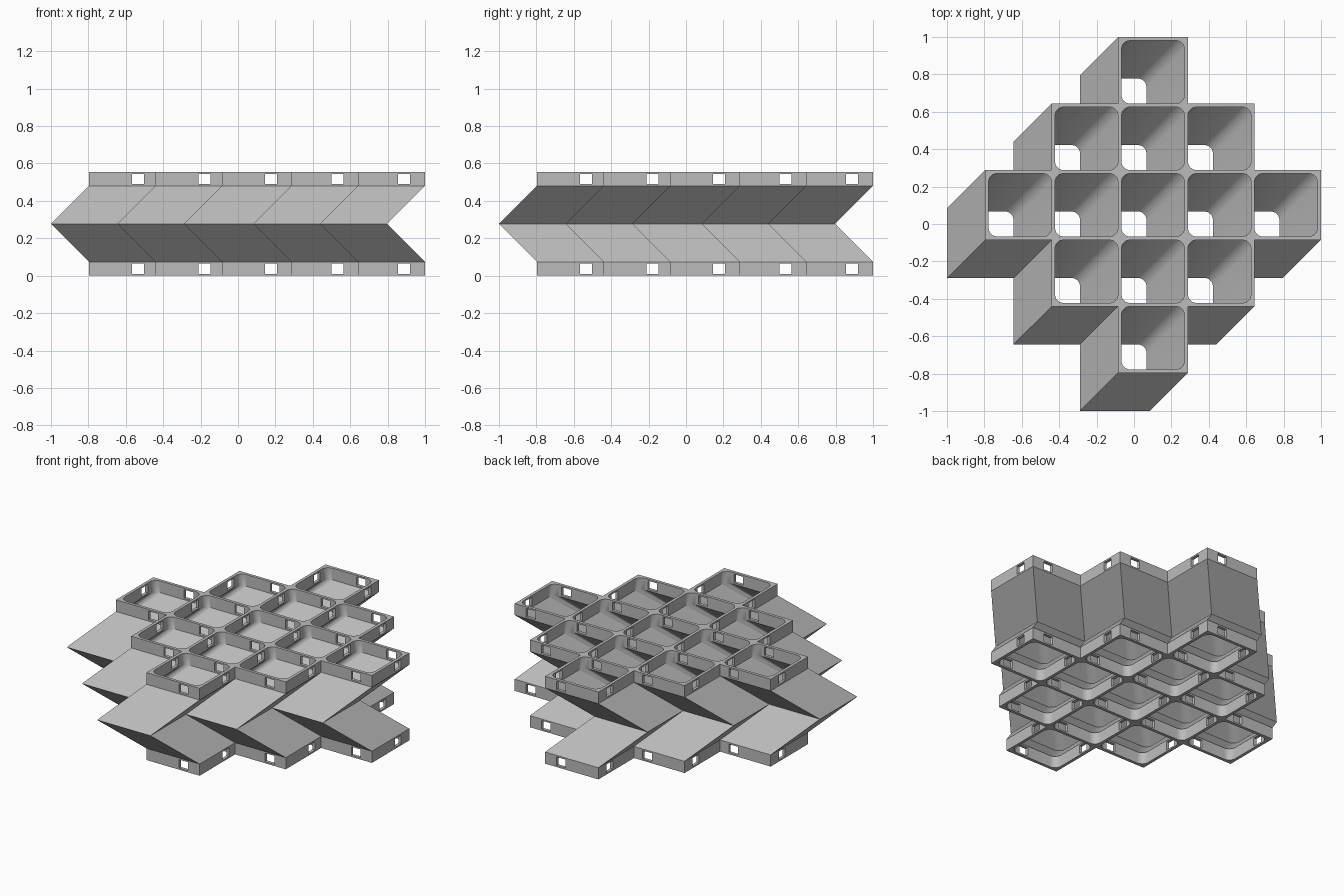
import bpy, bmesh, math

cube = bpy.data.objects.get("Cube")
if cube:
    bpy.data.objects.remove(cube, do_unlink=True)

PITCH, WALL = 0.3554, 0.019       # cell spacing and wall thickness
COLLAR, LEAN = 0.074, 0.203       # straight collar height, 45 degree lean
MID = COLLAR + LEAN
TOP = 2 * MID
OFF = LEAN / 2                    # collars sit at +OFF, the waist at -OFF

grey = bpy.data.materials.new("plain grey")
grey.use_nodes = True
grey.diffuse_color = (0.5, 0.5, 0.5, 1)
grey.node_tree.nodes["Principled BSDF"].inputs["Base Color"].default_value = (0.5, 0.5, 0.5, 1)


def loft(bm, outline, levels):
    """Closed solid through copies of an outline at (shift, height) levels."""
    rings = [[bm.verts.new((x + s, y + s, z)) for x, y in outline] for s, z in levels]
    n = len(outline)
    for a, b in zip(rings, rings[1:]):
        for i in range(n):
            j = (i + 1) % n
            bm.faces.new((a[i], a[j], b[j], b[i]))
    bm.faces.new(rings[0][::-1])
    bm.faces.new(rings[-1])


def make_object(name, bm):
    mesh = bpy.data.meshes.new(name)
    bmesh.ops.recalc_face_normals(bm, faces=bm.faces)
    bm.to_mesh(mesh)
    bm.free()
    mesh.materials.append(grey)
    obj = bpy.data.objects.new(name, mesh)
    bpy.context.scene.collection.objects.link(obj)
    return obj


def leaning_levels(extra):
    return [(OFF, -extra), (OFF, COLLAR), (-OFF, MID), (OFF, TOP - COLLAR), (OFF, TOP + extra)]


# Stepped diamond block, bent at the waist
steps = [(2, 0), (1, 0), (1, 1), (0, 1), (0, 2)]
outline = [((i + 0.5) * PITCH + WALL / 2, (j + 0.5) * PITCH + WALL / 2) for i, j in steps]
quarter = outline
for _ in range(3):
    quarter = [(-y, x) for x, y in quarter]
    outline = outline + quarter
bm = bmesh.new()
loft(bm, outline, leaning_levels(0))
honeycomb = make_object("cell_block", bm)

# Rounded square channels through every cell
radius, segs = 0.045, 6
core = (PITCH - WALL) / 2 - radius
rounded = []
for k, (sx, sy) in enumerate([(1, 1), (-1, 1), (-1, -1), (1, -1)]):
    for s in range(segs + 1):
        a = math.pi / 2 * (k + s / segs)
        rounded.append((sx * core + radius * math.cos(a), sy * core + radius * math.sin(a)))
bm = bmesh.new()
for i in range(-2, 3):
    for j in range(-2, 3):
        if abs(i) + abs(j) <= 2:
            loft(bm, [(x + i * PITCH, y + j * PITCH) for x, y in rounded], leaning_levels(0.05))
cutters = [make_object("channel_cutter", bm)]

# Small windows running through the collars in both directions
for axis in (0, 1):
    bm = bmesh.new()
    for i in range(-2, 3):
        c = OFF + i * PITCH + 0.0745
        for z in (COLLAR / 2, TOP - COLLAR / 2):
            across = [(c - 0.032, -1.5), (c + 0.032, -1.5), (c + 0.032, 1.5), (c - 0.032, 1.5)]
            if axis:
                across = [(y, x) for x, y in across]
            loft(bm, across, [(0, z - 0.027), (0, z + 0.027)])
    cutters.append(make_object("window_cutter", bm))

# Cut, then shade the rounded corners smooth
bpy.ops.object.select_all(action='DESELECT')
bpy.context.view_layer.objects.active = honeycomb
honeycomb.select_set(True)
for cutter in cutters:
    cutter.hide_render = True
    mod = honeycomb.modifiers.new("cut", 'BOOLEAN')
    mod.operation = 'DIFFERENCE'
    mod.solver = 'EXACT'
    mod.object = cutter
    bpy.ops.object.modifier_apply(modifier=mod.name)
    bpy.data.objects.remove(cutter, do_unlink=True)
bpy.ops.object.shade_smooth_by_angle(angle=math.radians(30))
